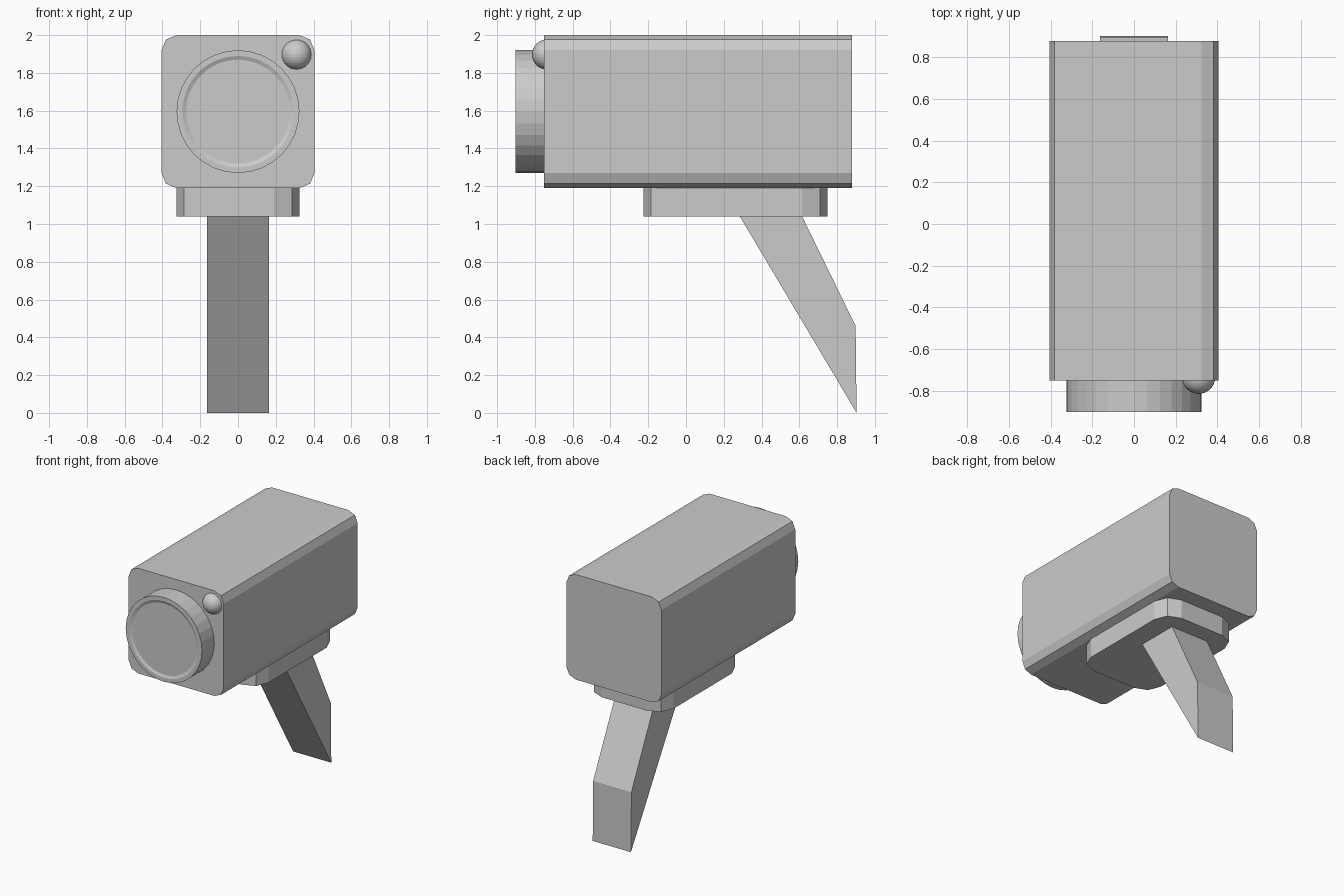
import bpy, bmesh, math
from mathutils import Vector

if "Cube" in bpy.data.objects:
    bpy.data.objects.remove(bpy.data.objects["Cube"])


def prism(name, points, offset, extrude):
    """Closed solid from a planar outline of 3D points pushed along a vector."""
    bm = bmesh.new()
    face = bm.faces.new([bm.verts.new(Vector(p) + Vector(offset)) for p in points])
    geom = bmesh.ops.extrude_face_region(bm, geom=[face])["geom"]
    bmesh.ops.translate(bm, vec=extrude, verts=[g for g in geom if isinstance(g, bmesh.types.BMVert)])
    bmesh.ops.recalc_face_normals(bm, faces=bm.faces)
    return finish(name, bm)


def finish(name, bm):
    mesh = bpy.data.meshes.new(name)
    bm.to_mesh(mesh)
    bm.free()
    obj = bpy.data.objects.new(name, mesh)
    bpy.context.collection.objects.link(obj)
    return obj


def rounded_rect(hw, hh, r, steps=2):
    """2D outline of a rectangle with corners rounded in a few steps."""
    pts = []
    for i, (sx, sy) in enumerate([(1, 1), (-1, 1), (-1, -1), (1, -1)]):
        for k in range(steps + 1):
            a = math.pi / 2 * (i + k / steps)
            pts.append((sx * (hw - r) + r * math.cos(a), sy * (hh - r) + r * math.sin(a)))
    return pts


# Main housing, rounded along its long edges
prism("housing", [(u, 0, v) for u, v in rounded_rect(0.405, 0.405, 0.08)],
      (0, -0.752, 1.595), (0, 1.63, 0))

# Mounting plate under the housing
prism("mount_plate", [(u, v, 0) for u, v in rounded_rect(0.325, 0.488, 0.135)],
      (0, 0.262, 1.04), (0, 0, 0.15))

# Slanted support arm with a vertical foot at the back
arm = [(0.285, 1.04), (0.615, 1.04), (0.898, 0.46), (0.903, 0.0)]
prism("support_arm", [(0, y, z) for y, z in arm], (-0.163, 0, 0), (0.326, 0, 0))

# Lens barrel with a shallow recessed front
SIDES = 32
bm = bmesh.new()
rings = []
for r, y in [(0.325, -0.752), (0.325, -0.903), (0.295, -0.903), (0.275, -0.894)]:
    rings.append([bm.verts.new((r * math.cos(2 * math.pi * i / SIDES), y,
                                1.595 + r * math.sin(2 * math.pi * i / SIDES)))
                  for i in range(SIDES)])
for a, b in zip(rings, rings[1:]):
    for i in range(SIDES):
        j = (i + 1) % SIDES
        bm.faces.new((a[i], a[j], b[j], b[i]))
bm.faces.new(rings[0])
bm.faces.new(rings[-1])
bmesh.ops.recalc_face_normals(bm, faces=bm.faces)
finish("lens", bm)

# Indicator light half sunk into the front corner
bpy.ops.mesh.primitive_uv_sphere_add(segments=32, ring_count=16, radius=0.08,
                                     location=(0.31, -0.735, 1.897))
bpy.context.object.name = "indicator_light"
